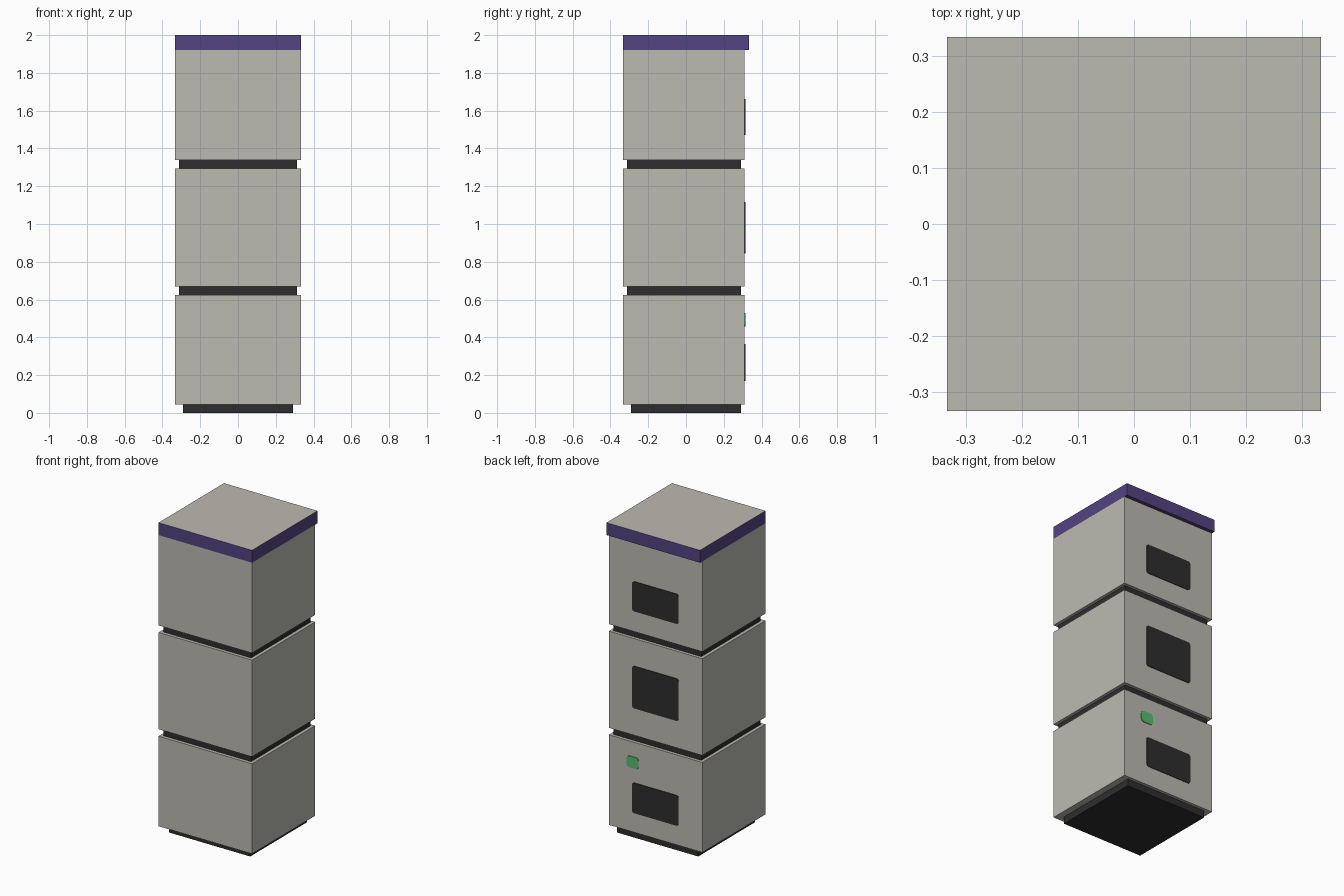
import bpy, bmesh, math

if "Cube" in bpy.data.objects:
    bpy.data.objects.remove(bpy.data.objects["Cube"])


def material(name, rgb):
    m = bpy.data.materials.new(name)
    m.diffuse_color = (*rgb, 1)
    m.use_nodes = True
    m.node_tree.nodes["Principled BSDF"].inputs["Base Color"].default_value = m.diffuse_color
    return m


STONE = material("warm grey", (0.50, 0.49, 0.44))
DARK = material("charcoal", (0.027, 0.027, 0.028))
PURPLE = material("purple", (0.085, 0.058, 0.22))
GREEN = material("green", (0.10, 0.50, 0.16))


def add_object(name, bm, *mats):
    mesh = bpy.data.meshes.new(name)
    bm.to_mesh(mesh)
    bm.free()
    for m in mats:
        mesh.materials.append(m)
    ob = bpy.data.objects.new(name, mesh)
    bpy.context.collection.objects.link(ob)
    return ob


def box(name, x, y, z, *mats):
    """Box from (min, max) ranges along each axis."""
    bm = bmesh.new()
    bmesh.ops.create_cube(bm, size=1)
    for v in bm.verts:
        v.co = [r[0] if c < 0 else r[1] for c, r in zip(v.co, (x, y, z))]
    return add_object(name, bm, *mats)


def back_plate(name, x, z, radius, mat, depth=0.004):
    """Thin rounded plate lying on the back wall."""
    bm = bmesh.new()
    corners = [(x[1], z[1], 0), (x[0], z[1], 90), (x[0], z[0], 180), (x[1], z[0], 270)]
    verts = []
    for cx, cz, start in corners:
        ox = cx - math.copysign(radius, cx - sum(x) / 2)
        oz = cz - math.copysign(radius, cz - sum(z) / 2)
        for i in range(5):
            a = math.radians(start + i * 22.5)
            verts.append(bm.verts.new((ox + radius * math.cos(a), BACK, oz + radius * math.sin(a))))
    face = bm.faces.new(verts)
    ext = bmesh.ops.extrude_face_region(bm, geom=[face])
    for v in ext["geom"]:
        if isinstance(v, bmesh.types.BMVert):
            v.co.y += depth
    bmesh.ops.recalc_face_normals(bm, faces=bm.faces)
    return add_object(name, bm, mat)


W = 0.333      # half width
BACK = 0.31    # back wall
FULL = (-W, W)

# Base and the two recessed joints
box("base", (-0.29, 0.29), (-0.29, 0.29), (0, 0.045), DARK)
for name, z in (("lower_joint", (0.625, 0.67)), ("upper_joint", (1.293, 1.338))):
    box(name, (-0.312, 0.312), (-0.312, 0.29), z, DARK)

# Stacked modules
for name, z in (("lower_module", (0.045, 0.625)),
                ("middle_module", (0.67, 1.293)),
                ("upper_module", (1.338, 1.92))):
    box(name, FULL, (-W, BACK), z, STONE)

# Cap: purple band with a grey top
cap = box("cap", FULL, FULL, (1.92, 2.0), PURPLE, STONE)
for p in cap.data.polygons:
    p.material_index = 1 if p.normal.z > 0.5 else 0

# Panels and indicator on the back
for name, z in (("lower_panel", (0.17, 0.365)),
                ("middle_panel", (0.845, 1.117)),
                ("upper_panel", (1.47, 1.662))):
    back_plate(name, (-0.165, 0.165), z, 0.015, DARK)
back_plate("indicator", (0.12, 0.205), (0.457, 0.53), 0.018, GREEN)
